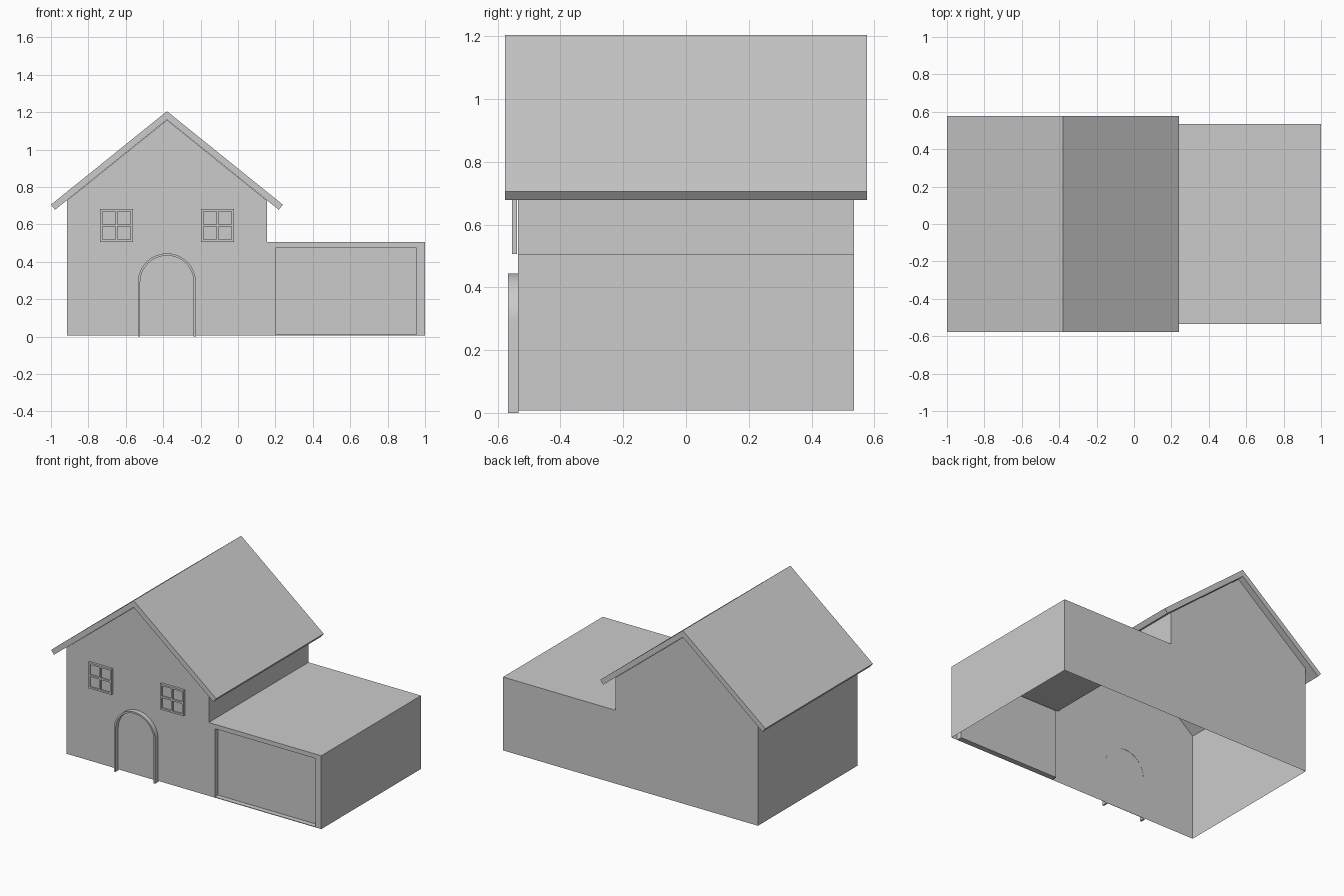
import bpy, bmesh, math

cube = bpy.data.objects.get("Cube")
if cube:
    bpy.data.objects.remove(cube)

# Single plain grey
grey = bpy.data.materials.new("plain_grey")
grey.use_nodes = True
COLOUR = (0.6, 0.6, 0.6, 1)
grey.diffuse_color = COLOUR
grey.node_tree.nodes["Principled BSDF"].inputs["Base Color"].default_value = COLOUR

FRONT, BACK, BASE = -0.535, 0.535, 0.007
MID = -0.38            # house centre line
SLOPE = 0.806          # roof rise per unit run


def finish(name, bm):
    bmesh.ops.remove_doubles(bm, verts=bm.verts, dist=1e-5)
    bmesh.ops.recalc_face_normals(bm, faces=bm.faces)
    mesh = bpy.data.meshes.new(name)
    bm.to_mesh(mesh)
    bm.free()
    mesh.materials.append(grey)
    obj = bpy.data.objects.new(name, mesh)
    bpy.context.collection.objects.link(obj)
    return obj


def polygon(bm, points, y):
    return bm.faces.new([bm.verts.new((x, y, z)) for x, z in points])


def strip(bm, points, y0, y1):
    """Skin an open (x, z) path between two depths."""
    for (xa, za), (xb, zb) in zip(points, points[1:]):
        bm.faces.new([bm.verts.new(c) for c in
                      ((xa, y0, za), (xb, y0, zb), (xb, y1, zb), (xa, y1, za))])


def prism(name, points, y0, y1):
    bm = bmesh.new()
    polygon(bm, points, y0)
    polygon(bm, points, y1)
    strip(bm, points + points[:1], y0, y1)
    return finish(name, bm)


def rect(x0, x1, z0, z1):
    return [(x0, z0), (x1, z0), (x1, z1), (x0, z1)]


# Walls of house and garage: one shell, open underneath
half = 0.535
apex = 1.158
eave = apex - half * SLOPE
outline = [(MID - half, BASE), (MID - half, eave), (MID, apex), (MID + half, eave),
           (MID + half, 0.505), (1.0, 0.505), (1.0, BASE)]
opening = [(0.955, BASE), (0.955, 0.475), (0.2, 0.475), (0.2, BASE)]
bm = bmesh.new()
strip(bm, outline, FRONT, BACK)
polygon(bm, outline, BACK)
polygon(bm, outline + opening, FRONT)
strip(bm, opening, FRONT, FRONT + 0.035)
finish("walls", bm)

# Recessed garage door and its sill
prism("garage_door", rect(0.2, 0.955, BASE, 0.475), FRONT + 0.035, FRONT + 0.037)
prism("garage_sill", rect(0.2, 0.955, BASE, BASE + 0.004), FRONT, FRONT + 0.035)

# Gable roof slab with square-cut eaves
run, ridge, thick = 0.62, 1.205, 0.035
norm = math.hypot(1, SLOPE)
low = ridge - run * SLOPE
cut_x, cut_z = run - thick * SLOPE / norm, low - thick / norm
prism("roof", [(MID - run, low), (MID, ridge), (MID + run, low), (MID + cut_x, cut_z),
               (MID, ridge - thick * norm), (MID - cut_x, cut_z)], -0.577, 0.577)


# Arched front door
def arch(radius, bottom, spring=0.29, steps=24):
    curve = [(MID + radius * math.cos(math.pi * i / steps),
              spring + radius * math.sin(math.pi * i / steps)) for i in range(steps + 1)]
    return [(MID + radius, bottom)] + curve + [(MID - radius, bottom)]


frame = prism("door_frame", arch(0.155, 0) + arch(0.143, 0)[::-1], -0.567, FRONT + 0.001)
prism("front_door", arch(0.144, BASE), FRONT - 0.003, FRONT - 0.001)
bpy.ops.object.select_all(action="DESELECT")
bpy.context.view_layer.objects.active = frame
frame.select_set(True)
bpy.ops.object.shade_smooth_by_angle(angle=math.radians(30))

# Windows: frame bars, crossing glazing bars and a recessed pane
Z0, Z1, W, BAR = 0.507, 0.682, 0.0875, 0.012
for side, cx in (("right", MID - 0.27), ("left", MID + 0.27)):
    zc = (Z0 + Z1) / 2
    x0, x1 = cx - W, cx + W
    bars = {
        "bottom": rect(x0, x1, Z0, Z0 + BAR),
        "top": rect(x0, x1, Z1 - BAR, Z1),
        "outer": rect(x0, x0 + BAR, Z0 + BAR, Z1 - BAR),
        "inner": rect(x1 - BAR, x1, Z0 + BAR, Z1 - BAR),
        "upright": rect(cx - BAR / 2, cx + BAR / 2, Z0 + BAR, Z1 - BAR),
        "crossbar_a": rect(x0 + BAR, cx - BAR / 2, zc - BAR / 2, zc + BAR / 2),
        "crossbar_b": rect(cx + BAR / 2, x1 - BAR, zc - BAR / 2, zc + BAR / 2),
    }
    for part, shape in bars.items():
        prism(f"{side}_window_{part}", shape, -0.554, -0.538)
    prism(f"{side}_window_pane", rect(x0 + BAR, x1 - BAR, Z0 + BAR, Z1 - BAR), -0.544, -0.54)
